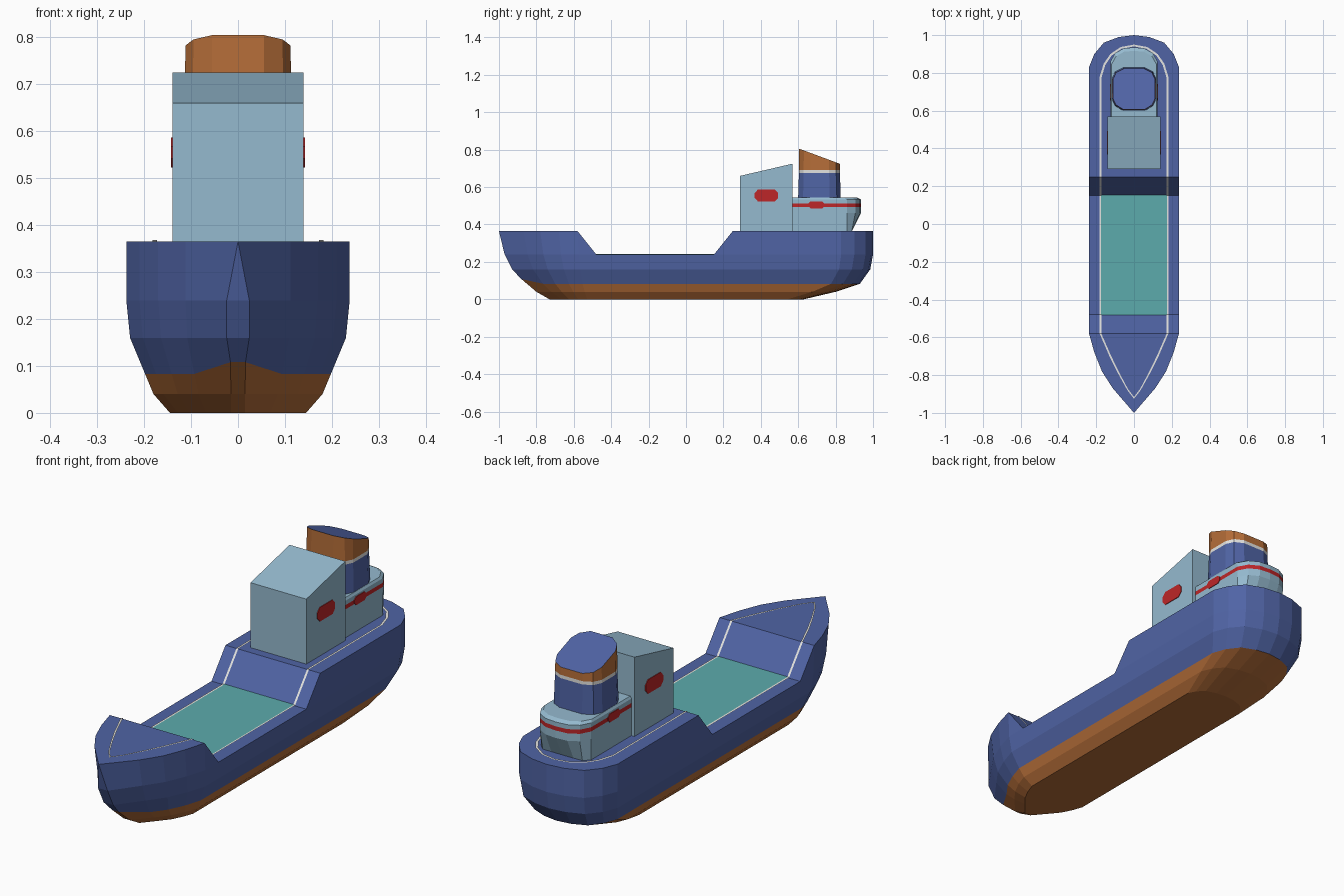
import bpy, bmesh

if "Cube" in bpy.data.objects:
    bpy.data.objects.remove(bpy.data.objects["Cube"])

def mat(name, r, g, b):
    m = bpy.data.materials.new(name)
    m.diffuse_color = [((c / 255 + 0.055) / 1.055) ** 2.4 for c in (r, g, b)] + [1]
    m.use_nodes = True
    m.node_tree.nodes["Principled BSDF"].inputs["Base Color"].default_value = m.diffuse_color
    return m

blue = mat("navy blue", 80, 100, 165)
orange = mat("rust orange", 182, 110, 57)
pale = mat("pale blue", 149, 186, 207)
teal = mat("teal", 92, 171, 172)
red = mat("red", 190, 38, 40)
white = mat("white", 228, 228, 225)

def finish(name, bm, mats, rule=None):
    bmesh.ops.remove_doubles(bm, verts=bm.verts, dist=0.0005)
    bmesh.ops.recalc_face_normals(bm, faces=bm.faces)
    for f in bm.faces:
        f.material_index = rule(f) if rule else 0
    me = bpy.data.meshes.new(name)
    bm.to_mesh(me)
    bm.free()
    for m in mats:
        me.materials.append(m)
    ob = bpy.data.objects.new(name, me)
    bpy.context.collection.objects.link(ob)
    return ob

def loft(name, halves, mats, rule=None):
    """Mirror each half ring (front to back), bridge the rings, cap in strips."""
    bm = bmesh.new()
    rings = [[bm.verts.new(p) for p in h + [(-x, y, z) for x, y, z in reversed(h)]]
             for h in halves]
    n = len(rings[0])
    for a, b in zip(rings, rings[1:]):
        for i in range(n):
            j = (i + 1) % n
            bm.faces.new((a[i], a[j], b[j], b[i]))
    for r in (rings[0], rings[-1]):
        for i in range(n // 2 - 1):
            bm.faces.new((r[i], r[i + 1], r[n - 2 - i], r[n - 1 - i]))
    return finish(name, bm, mats, rule)

# Deck height: low cargo well with sloped ends
def deck_z(y):
    t = max((-0.48 - y) / 0.10, (y - 0.15) / 0.10, 0)
    return 0.24 + 0.125 * min(t, 1)

# Hull: deck outline shrunk towards the keel
outline = [(0, -1), (0.112, -0.87), (0.17, -0.78), (0.21, -0.68), (0.238, -0.58),
           (0.238, -0.48), (0.238, 0.15), (0.238, 0.25), (0.238, 0.83),
           (0.21, 0.90), (0.16, 0.96), (0.08, 0.99), (0, 1)]
levels = [  # z, half width, bow y, stern y, stem half width
    (0, 0.145, -0.73, 0.63, 0.015), (0.04, 0.18, -0.80, 0.80, 0.015),
    (0.083, 0.198, -0.86, 0.93, 0.016), (0.16, 0.23, -0.93, 0.985, 0.024),
    (0.24, 0.238, -0.97, 1.0, 0.024), (0.365, 0.238, -1.0, 1.0, 0)]
hull = []
for z, w, bow, stern, stem in levels:
    ring = []
    for i, (x, y) in enumerate(outline):
        yy = y
        if y < -0.48:
            yy = -0.48 + (y + 0.48) * (bow + 0.48) / -0.52
        elif y > 0.25:
            yy = 0.25 + (y - 0.25) * (stern - 0.25) / 0.75
        zz = deck_z(y) if z > 0.3 else z
        if i == 0 and z == 0.083:       # waterline rises at the stem
            yy, zz = -0.88, 0.108
        ring.append((stem if i == 0 else x * w / 0.238, yy, zz))
    hull.append(ring)
loft("hull", hull, [blue, orange], lambda f: int(f.calc_center_median().z < 0.08))

# Cargo hatch plate
loft("cargo_deck", [[(0.175, -0.482, z), (0.175, 0.153, z)] for z in (0.236, 0.243)], [teal])

# White line around the deck
line = [(0, -0.925), (0.035, -0.88), (0.085, -0.79), (0.13, -0.70), (0.182, -0.58),
        (0.182, -0.48), (0.182, 0.15), (0.182, 0.25), (0.182, 0.78),
        (0.16, 0.85), (0.125, 0.90), (0.07, 0.937), (0, 0.95)]
bm = bmesh.new()
for s in (1, -1):
    rows = []
    for x, y in line:
        yi = y * 0.99 if abs(y) > 0.6 else y
        rows.append([bm.verts.new((s * a, b, deck_z(b) + 0.003))
                     for a, b in ((x, y), (x * 0.95, yi))])
    for p, q in zip(rows, rows[1:]):
        bm.faces.new((p[0], q[0], q[1], p[1]))
finish("deck_line", bm, [white])

# Bridge block with a roof rising to the rear
loft("bridge", [[(0.14, 0.29, 0.36), (0.14, 0.57, 0.36)],
                [(0.14, 0.29, 0.66), (0.14, 0.57, 0.725)]], [pale])

# Rear cabin with a red band and an undercut stern
plan = [(0.125, 0.57), (0.125, 0.86), (0.10, 0.905), (0.055, 0.93), (0, 0.935)]
cabin = []
for z in (0.36, 0.46, 0.494, 0.513, 0.533, 0.543):
    k = 0.95 if z > 0.54 else 1
    cabin.append([(x * k, min(0.57 + (y - 0.57) * k, 0.885 if z < 0.4 else 1), z)
                  for x, y in plan])
loft("rear_cabin", cabin, [pale, red],
     lambda f: int(0.495 < f.calc_center_median().z < 0.512))

# Funnel: rounded section, slanted top, coloured by height
plan = [(0.055, 0.605), (0.095, 0.63), (0.112, 0.665), (0.112, 0.765),
        (0.095, 0.802), (0.055, 0.822)]
def funnel_ring(z, k, slanted=False):
    return [(x * k, 0.713 + (y - 0.713) * k, 0.805 - (y - 0.605) * 0.37 if slanted else z)
            for x, y in plan]
def funnel_rule(f):
    z = f.calc_center_median().z
    if z < 0.675 or abs(f.normal.z) > 0.7:
        return 0
    return 1 if z < 0.69 else 2
loft("funnel", [funnel_ring(0.54, 1.05), funnel_ring(0.675, 1.01),
                funnel_ring(0.69, 1.01), funnel_ring(0, 1, True)],
     [blue, white, orange], funnel_rule)

# Red oval plates on both sides
def ovals(name, x, y, z, a, b):
    pts = [(a, b * 0.4), (a * 0.72, b), (-a * 0.72, b), (-a, b * 0.4),
           (-a, -b * 0.4), (-a * 0.72, -b), (a * 0.72, -b), (a, -b * 0.4)]
    bm = bmesh.new()
    for s in (1, -1):
        f = bm.faces.new([bm.verts.new((s * (x - 0.002), y + u, z + v)) for u, v in pts])
        out = bmesh.ops.extrude_face_region(bm, geom=[f])["geom"]
        bmesh.ops.translate(bm, vec=(s * 0.005, 0, 0),
                            verts=[v for v in out if isinstance(v, bmesh.types.BMVert)])
    finish(name, bm, [red])

ovals("bridge_windows", 0.14, 0.43, 0.555, 0.063, 0.032)
ovals("cabin_windows", 0.125, 0.697, 0.505, 0.043, 0.019)
